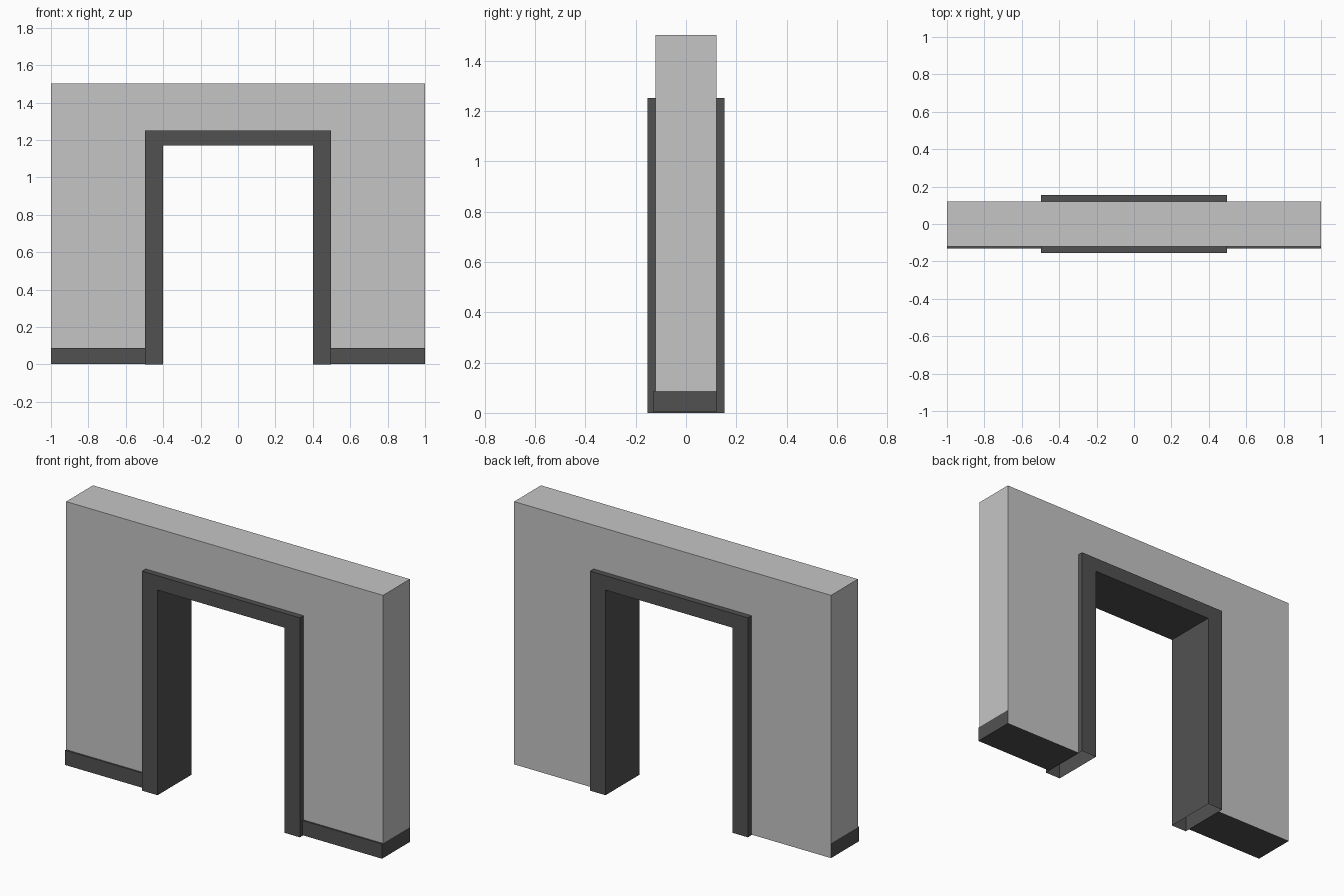
import bpy
import bmesh

if "Cube" in bpy.data.objects:
    bpy.data.objects.remove(bpy.data.objects["Cube"], do_unlink=True)


def make_material(name, grey):
    mat = bpy.data.materials.new(name)
    mat.use_nodes = True
    colour = (grey, grey, grey, 1)
    mat.diffuse_color = colour
    bsdf = mat.node_tree.nodes["Principled BSDF"]
    bsdf.inputs["Base Color"].default_value = colour
    bsdf.inputs["Roughness"].default_value = 0.8
    return mat


plaster = make_material("light grey plaster", 0.56)
trim = make_material("dark grey trim", 0.083)


def extrude_profile(name, points, front_y, back_y, open_edges, mat, back_mat=None):
    """Extrude a counter-clockwise x-z outline along y, leaving some edges open."""
    bm = bmesh.new()
    front = [bm.verts.new((x, front_y, z)) for x, z in points]
    back = [bm.verts.new((x, back_y, z)) for x, z in points]
    bm.faces.new(front)
    back_face = bm.faces.new(back[::-1])
    if back_mat:
        back_face.material_index = 1
    for a in range(len(points)):
        b = (a + 1) % len(points)
        if a not in open_edges:
            bm.faces.new((front[b], front[a], back[a], back[b]))
    mesh = bpy.data.meshes.new(name)
    bm.to_mesh(mesh)
    bm.free()
    mesh.materials.append(mat)
    if back_mat:
        mesh.materials.append(back_mat)
    obj = bpy.data.objects.new(name, mesh)
    bpy.context.collection.objects.link(obj)
    return obj


def arch(outer, inner, bottom, inner_top, top):
    """Outline of a wall or frame with a rectangular doorway."""
    return [(-outer, bottom), (-inner, bottom), (-inner, inner_top), (inner, inner_top),
            (inner, bottom), (outer, bottom), (outer, top), (-outer, top)]


half_width, height, half_depth = 1.0, 1.502, 0.121
frame_out, frame_in = 0.498, 0.4
frame_top, frame_inner_top, frame_depth = 1.252, 1.17, 0.154
base_bottom, base_top, base_front = 0.003, 0.087, -0.13

# Wall around the doorway, closed on the inside by the frame
extrude_profile("wall", arch(half_width, frame_out, base_top, frame_top, height),
                -half_depth, half_depth, range(5), plaster)

# Door frame, hollow at the feet
extrude_profile("door_frame", arch(frame_out, frame_in, 0, frame_inner_top, frame_top),
                -frame_depth, frame_depth, (0, 4), trim)

# Skirting blocks at the wall feet, plastered on the back
for name, x0, x1, open_edge in (("right_skirting", -half_width, -frame_out, 1),
                                ("left_skirting", frame_out, half_width, 3)):
    outline = [(x0, base_bottom), (x1, base_bottom), (x1, base_top), (x0, base_top)]
    extrude_profile(name, outline, base_front, half_depth, (open_edge,), trim, plaster)
